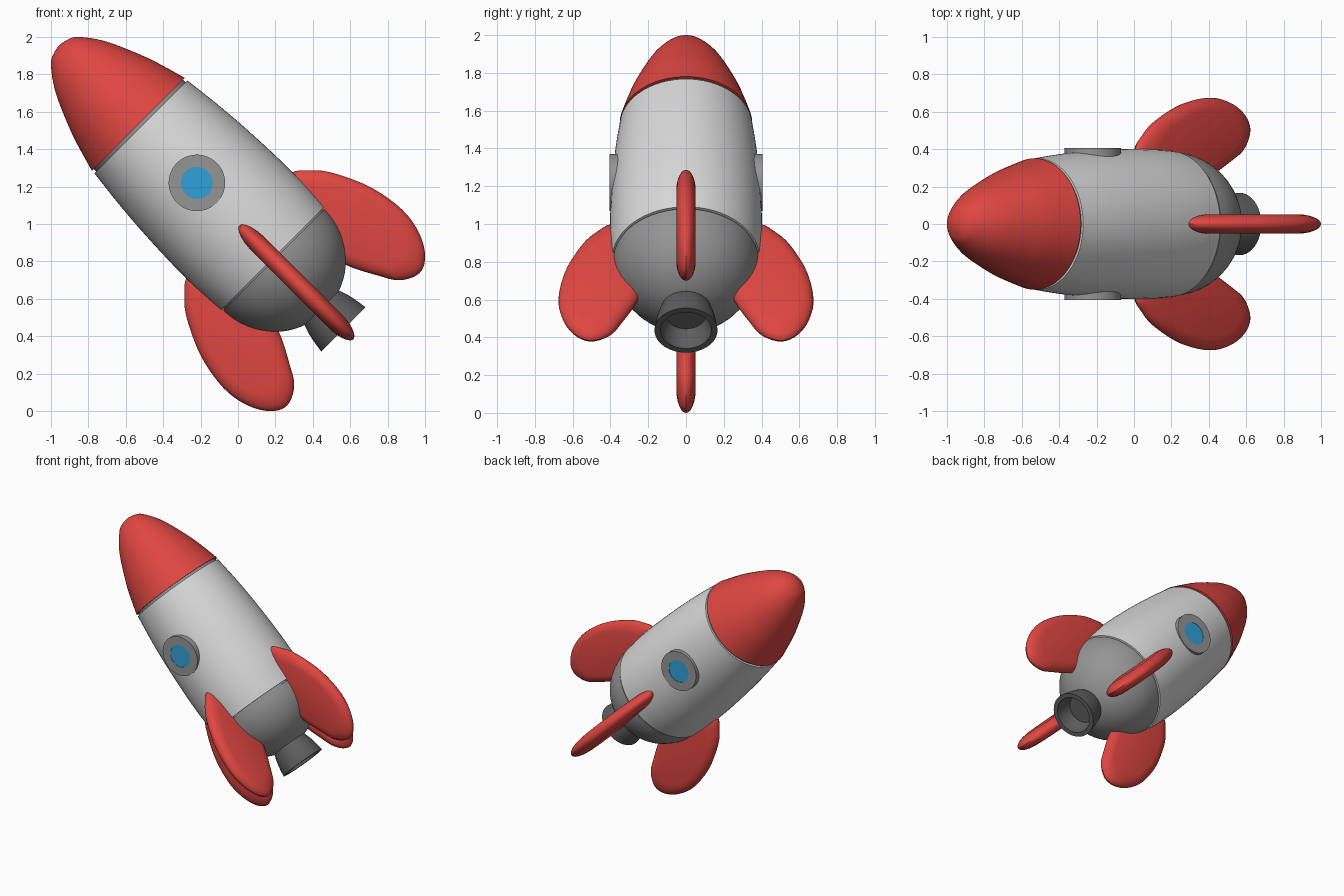
import bpy, bmesh, math
from mathutils import Matrix, Vector

cube = bpy.data.objects.get("Cube")
if cube:
    bpy.data.objects.remove(cube)


def material(name, rgb):
    m = bpy.data.materials.new(name)
    m.use_nodes = True
    m.diffuse_color = (*rgb, 1)
    bsdf = next(n for n in m.node_tree.nodes if n.type == 'BSDF_PRINCIPLED')
    bsdf.inputs["Base Color"].default_value = (*rgb, 1)
    return m


RED = material("red paint", (0.74, 0.062, 0.053))
WHITE = material("white hull", (0.70, 0.70, 0.70))
GREY = material("grey metal", (0.30, 0.30, 0.30))
DARK = material("dark nozzle metal", (0.11, 0.11, 0.11))
BLUE = material("blue glass", (0.03, 0.36, 0.70))

# Rocket frame: local z runs along the hull, tilted 45 degrees toward -x
TILT = Matrix.Translation((0, 0, 1)) @ Matrix.Rotation(-math.pi / 4, 4, 'Y')


def spline(pts, steps=6, closed=False):
    """Smooth curve through 2D points (Catmull-Rom)."""
    p = [Vector(q) for q in pts]
    n = len(p)
    get = (lambda i: p[i % n]) if closed else (lambda i: p[min(max(i, 0), n - 1)])
    out = []
    for i in range(n if closed else n - 1):
        a, b, c, d = get(i - 1), get(i), get(i + 1), get(i + 2)
        for k in range(steps):
            t = k / steps
            out.append(0.5 * (2 * b + (c - a) * t + (2 * a - 5 * b + 4 * c - d) * t ** 2
                              + (3 * b - a - 3 * c + d) * t ** 3))
    return out if closed else out + [p[-1]]


def finish(name, bm, mat, matrix):
    bmesh.ops.remove_doubles(bm, verts=bm.verts, dist=1e-5)
    bmesh.ops.recalc_face_normals(bm, faces=bm.faces)
    me = bpy.data.meshes.new(name)
    bm.to_mesh(me)
    bm.free()
    me.materials.append(mat)
    ob = bpy.data.objects.new(name, me)
    ob.matrix_world = matrix
    bpy.context.collection.objects.link(ob)
    bpy.ops.object.select_all(action='DESELECT')
    ob.select_set(True)
    bpy.context.view_layer.objects.active = ob
    bpy.ops.object.shade_smooth_by_angle(angle=math.radians(35))
    return ob


def lathe(name, profile, mat, matrix=TILT, sides=64):
    """Spin a (radius, height) profile about local z."""
    bm = bmesh.new()
    vs = [bm.verts.new((r, 0, h)) for r, h in profile]
    es = [bm.edges.new(pair) for pair in zip(vs, vs[1:])]
    bmesh.ops.spin(bm, geom=vs + es, axis=(0, 0, 1), cent=(0, 0, 0),
                   angle=math.tau, steps=sides, use_merge=True)
    return finish(name, bm, mat, matrix)


# Nose cone
nose = spline([(0.351, 0.753), (0.318, 0.87), (0.28, 0.986), (0.194, 1.184),
               (0.106, 1.308), (0.05, 1.342), (0, 1.352)])
lathe("nose_cone", [(0, 0.753)] + nose, RED)

# Hull, gently bulging, and the grooves at either end
hull = spline([(0.391, -0.262), (0.4, -0.13), (0.402, 0.02), (0.398, 0.18),
               (0.389, 0.36), (0.373, 0.55), (0.351, 0.735)])
lathe("hull", [(0, -0.262)] + hull + [(0, 0.735)], WHITE)
lathe("nose_collar", [(0, 0.73), (0.337, 0.73), (0.337, 0.758), (0, 0.758)], GREY)
lathe("tail_collar", [(0, -0.28), (0.376, -0.28), (0.376, -0.255), (0, -0.255)], GREY)

# Rounded tail
tail = [(0.385 * math.cos(a), -0.272 - 0.385 * math.sin(a))
        for a in (math.pi / 2 * i / 16 for i in range(17))]
lathe("tail", [(0, -0.272)] + tail, GREY)

# Flared nozzle with a hollow mouth
bell = spline([(0.09, -0.57), (0.12, -0.61), (0.143, -0.67), (0.158, -0.735), (0.167, -0.796)])
mouth = spline([(0.135, -0.796), (0.125, -0.74), (0.105, -0.68)])
lathe("nozzle", [(0, -0.57)] + bell + mouth + [(0, -0.68)], DARK)

# Portholes on both flanks: local z of each points outward
for side, turn in (("right", 1), ("left", -1)):
    out = TILT @ Matrix.Translation((0, 0, 0.311)) @ Matrix.Rotation(turn * math.pi / 2, 4, 'X')
    lathe(side + "_porthole_frame", [(0.085, 0.33), (0.151, 0.33), (0.151, 0.405),
                                     (0.085, 0.405), (0.085, 0.33)], GREY, out, 48)
    lathe(side + "_porthole_glass", [(0, 0.395), (0.086, 0.395), (0.086, 0.402),
                                     (0, 0.402)], BLUE, out, 48)

# Four rounded fins: outline in (radius, height), puffed into a soft lens
outline = spline([(0.385, -0.01), (0.47, -0.065), (0.55, -0.163), (0.64, -0.361),
                  (0.675, -0.566), (0.65, -0.72), (0.585, -0.83), (0.5, -0.872),
                  (0.40, -0.825), (0.335, -0.725), (0.25, -0.555), (0.2, -0.35),
                  (0.27, -0.1)], 5, True)
centre = Vector((0.45, -0.47))


def fin(name, angle):
    bm = bmesh.new()
    layers = [math.pi * i / 12 for i in range(1, 12)]
    rings = []
    for a in layers:
        k, h = 0.62 + 0.38 * math.sin(a), 0.052 * math.cos(a)
        ring = [centre + (p - centre) * k for p in outline]
        rings.append([bm.verts.new((p.x, h, p.y)) for p in ring])
    n = len(outline)
    for lo, hi in zip(rings, rings[1:]):
        for i in range(n):
            j = (i + 1) % n
            bm.faces.new((lo[i], lo[j], hi[j], hi[i]))
    bm.faces.new(rings[0])
    bm.faces.new(rings[-1])
    return finish(name, bm, RED, TILT @ Matrix.Rotation(angle, 4, 'Z'))


for i, where in enumerate(("upper", "left", "lower", "right")):
    fin(where + "_fin", i * math.pi / 2)
